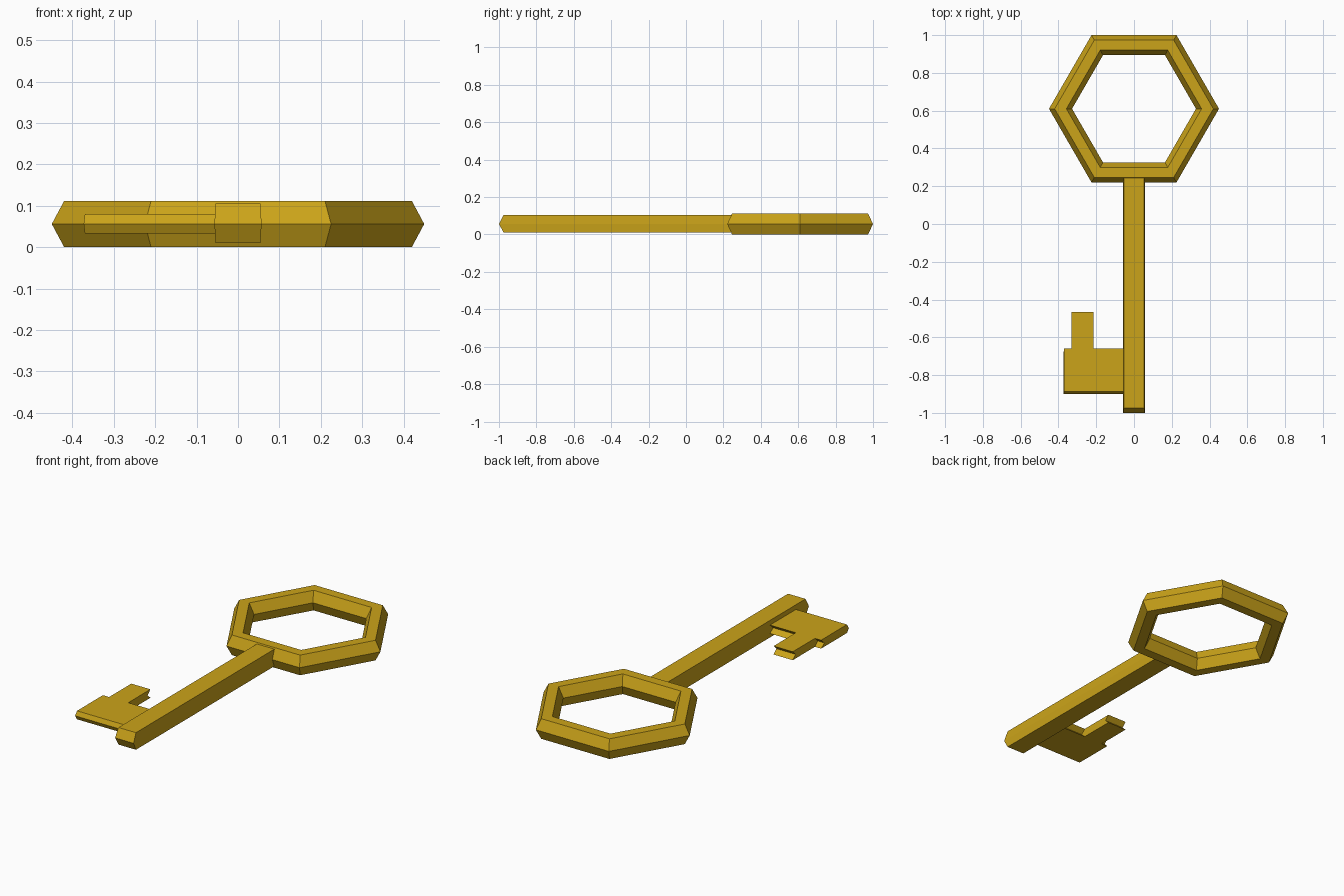
import bpy, bmesh
from math import cos, sin, pi

if "Cube" in bpy.data.objects:
    bpy.data.objects.remove(bpy.data.objects["Cube"])

gold = bpy.data.materials.new("gold")
gold.diffuse_color = (0.6, 0.37, 0.01, 1)
gold.use_nodes = True
gold.node_tree.nodes["Principled BSDF"].inputs["Base Color"].default_value = gold.diffuse_color


def finish(name, bm):
    bmesh.ops.recalc_face_normals(bm, faces=bm.faces)
    mesh = bpy.data.meshes.new(name)
    bm.to_mesh(mesh)
    bm.free()
    mesh.materials.append(gold)
    obj = bpy.data.objects.new(name, mesh)
    bpy.context.collection.objects.link(obj)
    return obj


def loft(name, loops, closed=False):
    """Skin matching point loops; cap the ends or join them into a ring."""
    bm = bmesh.new()
    rings = [[bm.verts.new(p) for p in loop] for loop in loops]
    pairs = list(zip(rings, rings[1:]))
    if closed:
        pairs.append((rings[-1], rings[0]))
    else:
        bm.faces.new(rings[0])
        bm.faces.new(rings[-1])
    for a, b in pairs:
        for i in range(len(a)):
            j = (i + 1) % len(a)
            bm.faces.new((a[i], a[j], b[j], b[i]))
    return finish(name, bm)


# Handle: six-sided ring with a six-sided cross-section
section = [(0.45, 0.056), (0.42, 0.112), (0.358, 0.112),
           (0.328, 0.056), (0.358, 0.0), (0.42, 0.0)]
loft("handle_ring",
     [[(r * cos(k * pi / 3), 0.61 + r * sin(k * pi / 3), z) for r, z in section]
      for k in range(6)], closed=True)


# Shaft: flat bar with a ridged tip
def shaft_loop(z, w, tip):
    return [(-w, tip, z), (w, tip, z), (w, 0.255, z), (-w, 0.255, z)]


loft("shaft", [shaft_loop(0.01, 0.054, -0.975),
               shaft_loop(0.056, 0.057, -1.0),
               shaft_loop(0.105, 0.054, -0.975)])


# Bit: plate with one tooth, ridged in front and grooved behind
def bit_loop(z, left, front, groove):
    back, tip = -0.66 - groove, -0.465 - groove
    return [(-0.04, front, z), (-0.04, back, z), (-0.214, back, z),
            (-0.214, tip, z), (-0.332, tip, z), (-0.332, back, z),
            (left, back, z), (left, front, z)]


loft("key_bit", [bit_loop(0.033, -0.37, -0.888, 0),
                 bit_loop(0.056, -0.373, -0.9, 0.025),
                 bit_loop(0.08, -0.37, -0.888, 0)])
